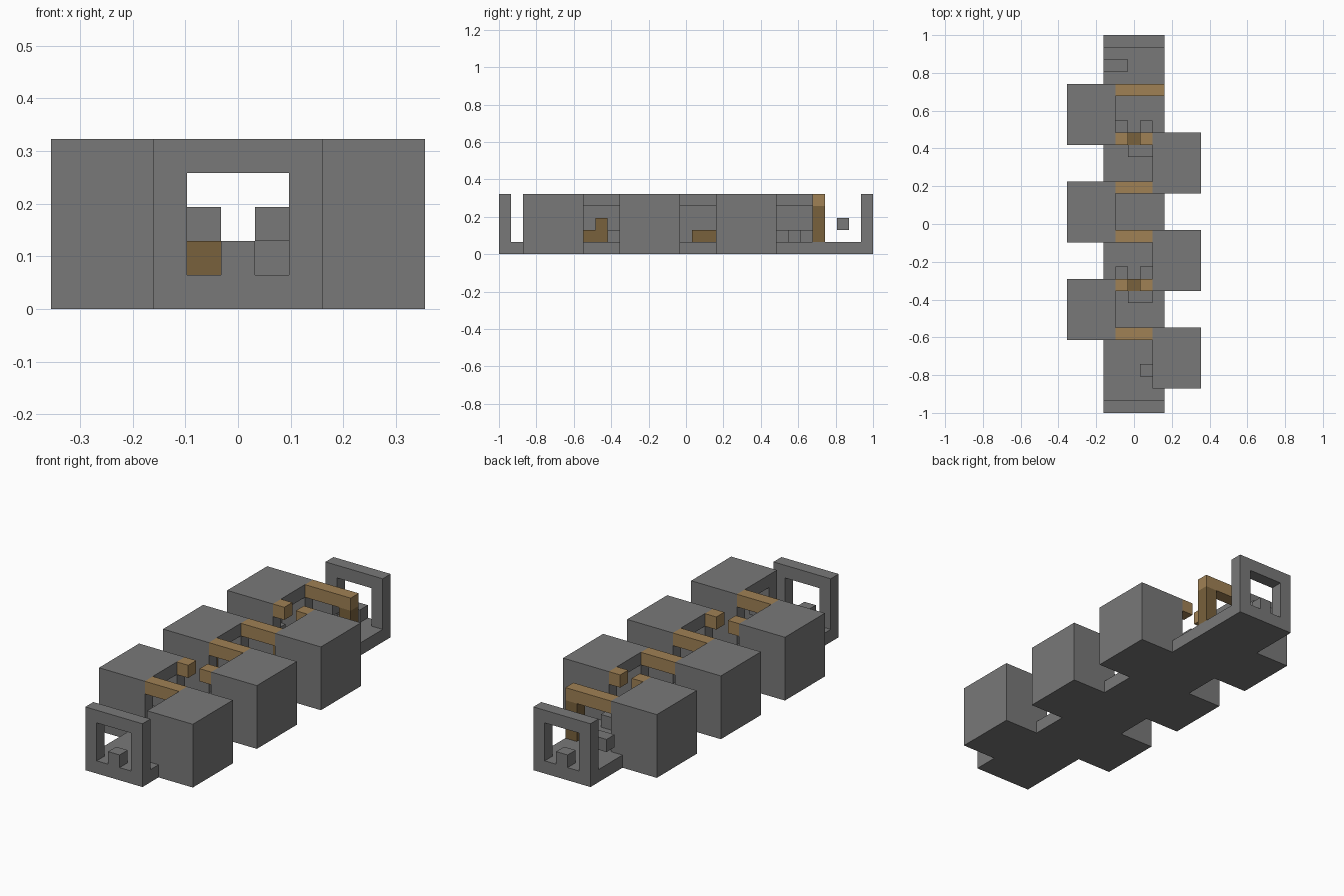
import bpy, bmesh
from mathutils import Vector

cube = bpy.data.objects.get("Cube")
if cube:
    bpy.data.objects.remove(cube)

U = 2 / 31          # one block
LENGTH = 31


def material(name, color):
    m = bpy.data.materials.new(name)
    m.use_nodes = True
    m.diffuse_color = (*color, 1)
    bsdf = m.node_tree.nodes["Principled BSDF"]
    bsdf.inputs["Base Color"].default_value = (*color, 1)
    bsdf.inputs["Roughness"].default_value = 0.9
    return m


STONE = material("grey stone", (0.19, 0.19, 0.19))
PLANK = material("light wood", (0.35, 0.22, 0.09))
DARK = material("dark wood", (0.19, 0.12, 0.045))


def add_box(bm, x, y, z):
    """Add a box from ranges in block units, y counted from the front."""
    verts = bmesh.ops.create_cube(bm, size=1)["verts"]
    for v in verts:
        v.co = Vector([(r[0] + r[1]) / 2 + c * (r[1] - r[0])
                       for r, c in zip((x, y, z), v.co)])
    return verts


def finish(name, bm, mat):
    for v in bm.verts:
        v.co = Vector((v.co.x, v.co.y - LENGTH / 2, v.co.z)) * U
    bmesh.ops.recalc_face_normals(bm, faces=bm.faces[:])
    mesh = bpy.data.meshes.new(name)
    bm.to_mesh(mesh)
    bm.free()
    mesh.materials.append(mat)
    obj = bpy.data.objects.new(name, mesh)
    bpy.context.collection.objects.link(obj)
    return obj


def boxes(name, mat, *ranges):
    bm = bmesh.new()
    for r in ranges:
        add_box(bm, *r)
    return finish(name, bm, mat)


def room(name, side, y):
    """Hollow chamber, open towards the corridor."""
    bm = bmesh.new()
    add_box(bm, sorted((side * 1.5, side * 5.5)), (y, y + 5), (0, 5))
    bm.normal_update()
    door = min(bm.faces, key=lambda f: side * f.calc_center_median().x)
    bmesh.ops.inset_region(bm, faces=[door], thickness=1, use_even_offset=True)
    inner = bmesh.ops.extrude_discrete_faces(bm, faces=[door])["faces"][0]
    bmesh.ops.translate(bm, verts=inner.verts[:], vec=(side * 3, 0, 0))
    finish(name, bm, STONE)


# Corridor floor
boxes("corridor_floor", STONE, ((-2.5, 2.5), (0, LENGTH), (0, 1)))

# End walls with a notched opening
for name, y in (("front_gate", 0), ("back_gate", LENGTH - 1)):
    span = (y, y + 1)
    boxes(name, STONE,
          ((-2.5, -1.5), span, (1, 5)), ((1.5, 2.5), span, (1, 5)),
          ((-1.5, 1.5), span, (4, 5)), ((-0.5, 0.5), span, (1, 2)))

# Staggered side rooms
for i in range(3):
    room(f"left_room_{i + 1}", 1, 2 + 8 * i)
    room(f"right_room_{i + 1}", -1, 6 + 8 * i)

# Ceiling beams, whole ones
for i, y in enumerate((6, 14, 18)):
    boxes(f"ceiling_beam_{i + 1}", PLANK, ((-1.5, 1.5), (y, y + 1), (4, 5)))

# Last beam stands on its own post
boxes("back_beam", PLANK, ((-1.5, 2.5), (26, 27), (4, 5)))
boxes("back_post", DARK, ((1.5, 2.5), (26, 27), (1, 4)))

# Broken beams, with the fallen timber and rubble below
for i, y in enumerate((10, 22)):
    span = (y, y + 1)
    boxes(f"broken_beam_{i + 1}", PLANK,
          ((-1.5, -0.5), span, (4, 5)), ((0.5, 1.5), span, (4, 5)))
    boxes(f"fallen_timber_{i + 1}", DARK, ((-1.5, 0.5), span, (1, 2)))
    boxes(f"rubble_{i + 1}", STONE,
          ((-0.5, 1.5), (y - 1, y), (1, 2)),
          ((-1.5, -0.5), (y + 1, y + 2), (1, 2)),
          ((0.5, 1.5), (y + 1, y + 2), (1, 2)))

# Loose stones near the gates
boxes("front_loose_stone", STONE, ((0.5, 2.5), (3, 4), (2, 3)))
boxes("back_loose_stone", STONE, ((-2.5, -0.5), (28, 29), (2, 3)))

# Furnishings in the right rooms
boxes("timber_stack", DARK,
      ((-4.5, -3.5), (7, 9), (1, 2)), ((-4.5, -3.5), (8, 9), (2, 3)))
boxes("timber_bench", DARK, ((-4.5, -3.5), (16, 18), (1, 2)))
boxes("stone_bench", STONE,
      ((-4.5, -3.5), (25, 26), (1, 2)), ((-4.5, -2.5), (24, 25), (1, 2)))
